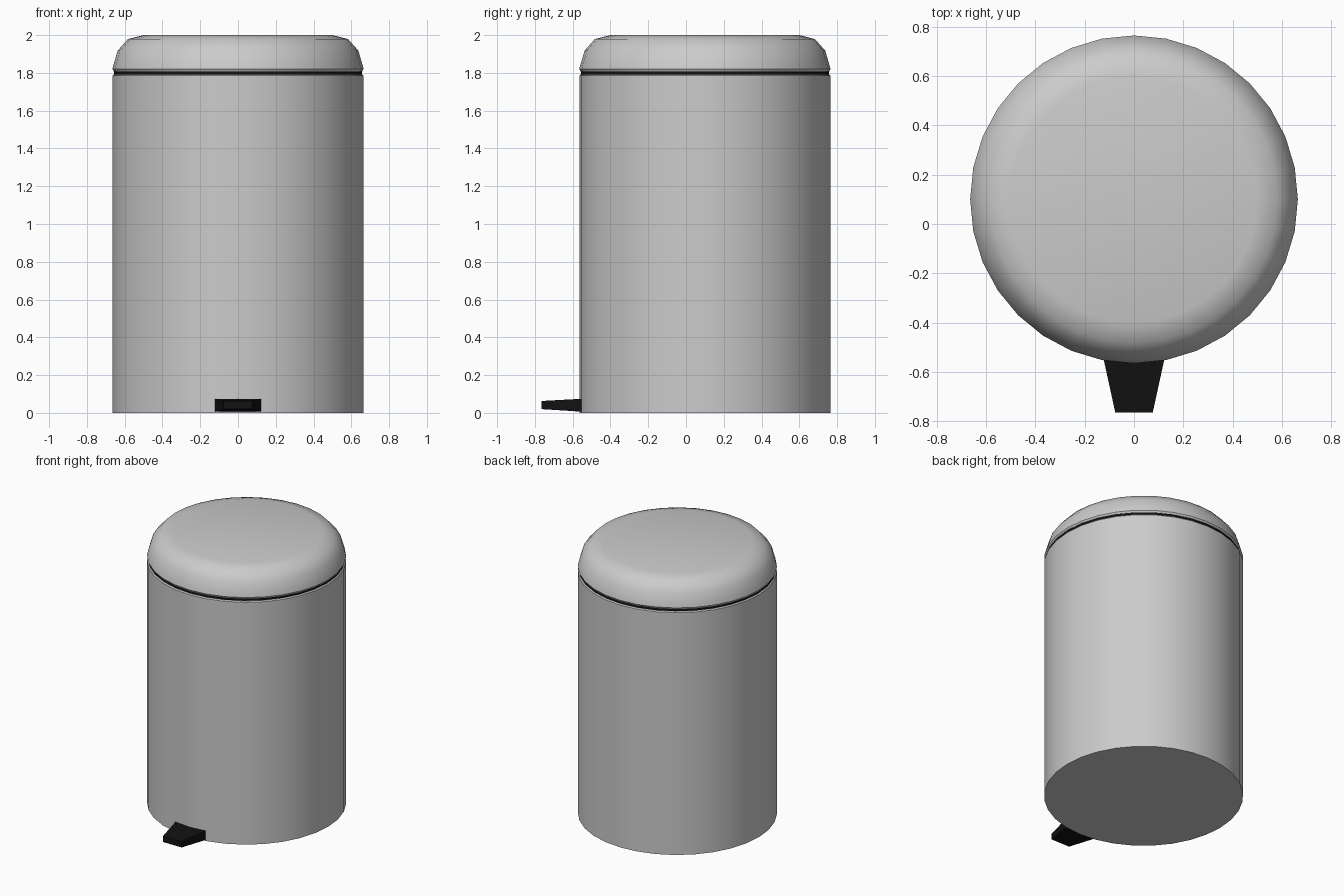
import bpy, bmesh, math

if "Cube" in bpy.data.objects:
    bpy.data.objects.remove(bpy.data.objects["Cube"])

SIDES = 32
CENTRE_Y = 0.1

black = bpy.data.materials.new("black_plastic")
black.diffuse_color = (0.006, 0.006, 0.006, 1)
black.use_nodes = True
black.node_tree.nodes["Principled BSDF"].inputs["Base Color"].default_value = black.diffuse_color


def finish(name, bm, mat=None, smooth=True):
    bmesh.ops.recalc_face_normals(bm, faces=bm.faces)
    mesh = bpy.data.meshes.new(name)
    bm.to_mesh(mesh)
    bm.free()
    obj = bpy.data.objects.new(name, mesh)
    bpy.context.collection.objects.link(obj)
    if mat:
        mesh.materials.append(mat)
    if smooth:
        bpy.ops.object.select_all(action='DESELECT')
        obj.select_set(True)
        bpy.context.view_layer.objects.active = obj
        bpy.ops.object.shade_smooth_by_angle(angle=math.radians(40))
    return obj


def turned(name, profile, mat=None):
    """Closed round part from (radius, z) points, bottom to top."""
    bm = bmesh.new()
    rings = []
    for r, z in profile:
        rings.append([bm.verts.new((r * math.cos(2 * math.pi * i / SIDES),
                                    r * math.sin(2 * math.pi * i / SIDES), z))
                      for i in range(SIDES)])
    for a, b in zip(rings, rings[1:]):
        for i in range(SIDES):
            j = (i + 1) % SIDES
            bm.faces.new((a[i], a[j], b[j], b[i]))
    bm.faces.new(rings[0])
    bm.faces.new(rings[-1])
    obj = finish(name, bm, mat)
    obj.location.y = CENTRE_Y
    return obj


# Bin body, dark seal ring and domed lid
turned("body", [(0.665, 0), (0.665, 1.785), (0.658, 1.792)])
turned("seal_ring", [(0.656, 1.792), (0.656, 1.808)], black)
turned("lid", [(0.658, 1.808), (0.665, 1.82), (0.66, 1.84), (0.637, 1.918),
               (0.583, 1.979), (0.50, 2.0)])

# Foot pedal: tapered block reaching into the body
bm = bmesh.new()
bmesh.ops.create_cube(bm, size=1)
for v in bm.verts:
    front, top = v.co.y < 0, v.co.z > 0
    half_width = 0.076 if front else 0.124
    v.co.x = math.copysign(half_width, v.co.x)
    v.co.y = -0.765 if front else -0.545
    v.co.z = (0.063 if top else 0.02) if front else (0.075 if top else 0.006)
finish("pedal", bm, black, smooth=False)
